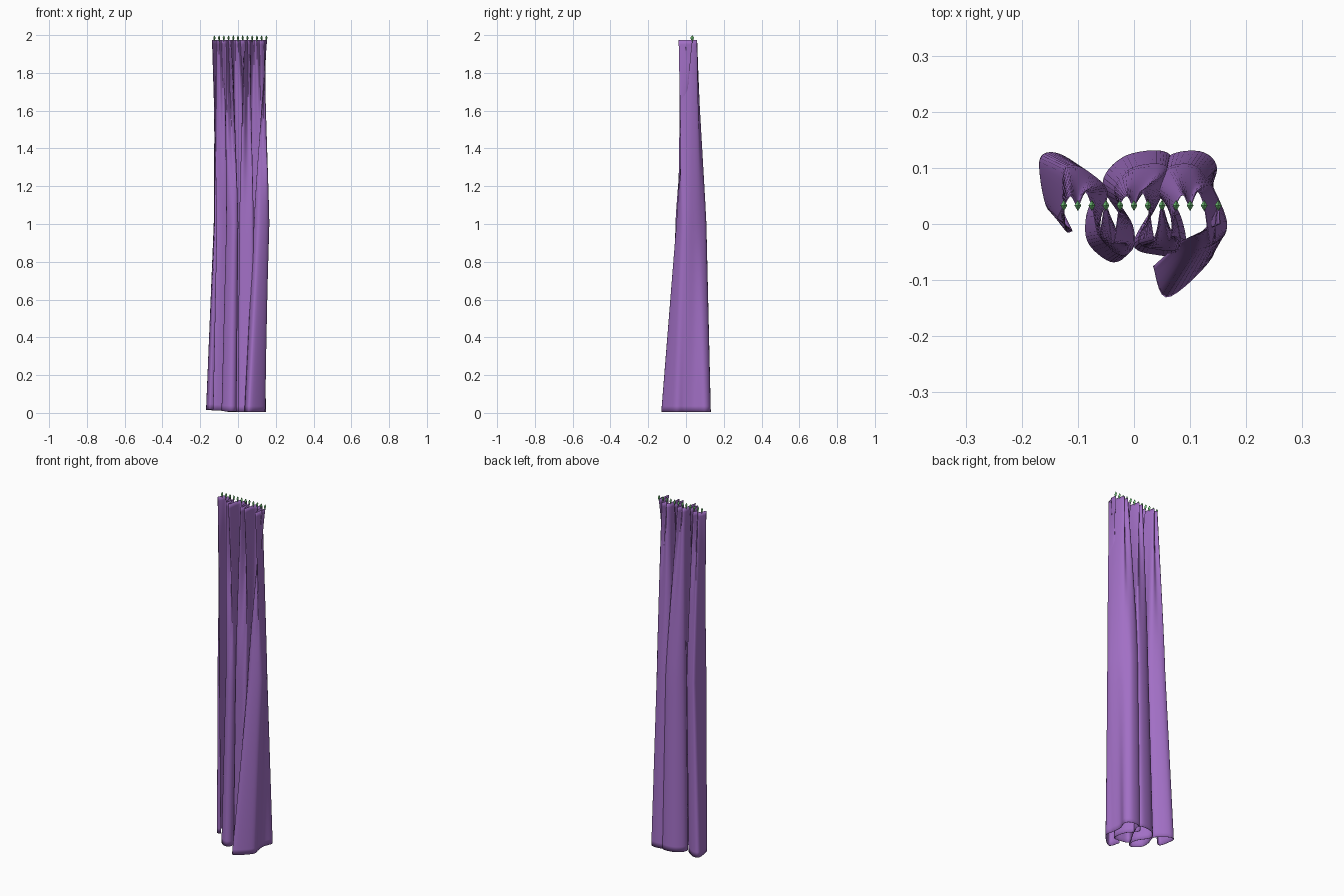
import bpy, bmesh
from mathutils import Vector

if "Cube" in bpy.data.objects:
    bpy.data.objects.remove(bpy.data.objects["Cube"])


def material(name, rgb):
    m = bpy.data.materials.new(name)
    m.diffuse_color = (*rgb, 1)
    m.use_nodes = True
    m.node_tree.nodes["Principled BSDF"].inputs["Base Color"].default_value = m.diffuse_color
    return m


def spline(pts, u):
    """Point at u in 0..1 on a Catmull-Rom curve through pts."""
    n = len(pts) - 1
    i = min(int(u * n), n - 1)
    t = u * n - i
    a, b, c, d = (Vector(pts[min(max(i + k, 0), n)]) for k in (-1, 0, 1, 2))
    return 0.5 * (2 * b + (c - a) * t + (2 * a - 5 * b + 4 * c - d) * t * t
                  + (3 * b - a - 3 * c + d) * t ** 3)


def add_object(name, bm, mat):
    me = bpy.data.meshes.new(name)
    bm.to_mesh(me)
    bm.free()
    me.materials.append(mat)
    ob = bpy.data.objects.new(name, me)
    bpy.context.collection.objects.link(ob)
    return ob


purple = material("purple_cloth", (0.36, 0.16, 0.56))
green = material("green_hook", (0.2, 0.65, 0.22))

# Fold paths of the cloth: tight loops between hooks, then wide lobes below
hooks = [(-0.125 + 0.025 * i, 0.033) for i in range(12)]
loops = [0.05, 0.058, -0.02, -0.035, 0.05, 0.058, -0.03, -0.03, 0.052, 0.058, -0.038]
top = [(-0.137, 0.01)]
for i, y in enumerate(loops):
    top += [hooks[i], (hooks[i][0] + 0.0125, y)]
top += [hooks[11], (0.153, 0.0)]

folds = [(-0.13, 0.03), (-0.155, 0.03), (-0.168, 0.11), (-0.145, 0.127), (-0.105, 0.108),
         (-0.07, 0.07), (-0.085, 0.01), (-0.08, -0.035), (-0.04, -0.067), (-0.012, -0.05),
         (-0.015, 0.0), (-0.055, 0.07), (-0.02, 0.118), (0.045, 0.13), (0.068, 0.108),
         (0.04, 0.04), (0.0, -0.035), (0.04, -0.054), (0.09, -0.05), (0.08, 0.02),
         (0.035, 0.08), (0.065, 0.122), (0.12, 0.128)]
bottom = folds + [(0.147, 0.1), (0.13, 0.045), (0.135, -0.01), (0.138, -0.06),
                  (0.06, -0.13), (0.035, -0.075)]
middle = [(-0.11, -0.012), (-0.123, -0.005)] + [
    (x * 0.8 + 0.008, y * 0.82) for x, y in folds[2:]] + [
    (0.13, 0.08), (0.15, 0.045), (0.165, 0.0), (0.152, -0.03),
    (0.11, -0.05), (0.085, -0.03)]

# Curtain cloth, lofted bottom - middle - top
COLS, HEAD = 180, 1.975
levels = [0.0, 0.03] + [0.1 * k for k in range(1, 19)] + [1.86, 1.92, 1.95, HEAD]
bm = bmesh.new()
rows = []
for z in levels:
    row = []
    for c in range(COLS + 1):
        u = c / COLS
        m = spline(middle, u)
        if z > 1:
            p = m.lerp(spline(top, u), ((z - 1) / (HEAD - 1)) ** 1.15)
        else:
            p = spline(bottom, u).lerp(m, z)
        lift = 0.006 + 0.012 * max(0, 1 - u * 3)
        row.append(bm.verts.new((p.x, p.y, lift + z * (HEAD - lift) / HEAD)))
    rows.append(row)
for a, b in zip(rows, rows[1:]):
    for c in range(COLS):
        bm.faces.new((a[c], a[c + 1], b[c + 1], b[c]))
cloth = add_object("curtain_cloth", bm, purple)
sol = cloth.modifiers.new("thickness", "SOLIDIFY")
sol.thickness = 0.002
sol.offset = 0
bpy.context.view_layer.objects.active = cloth
cloth.select_set(True)
bpy.ops.object.shade_smooth_by_angle(angle=0.9)

# Diamond hooks along the heading
for i, (x, y) in enumerate(hooks):
    bm = bmesh.new()
    ring = [bm.verts.new(v) for v in
            ((0.006, 0, 0), (0, 0.010, 0), (-0.006, 0, 0), (0, -0.010, 0))]
    for tip in (bm.verts.new((0, 0, 0.014)), bm.verts.new((0, 0, -0.025))):
        for k in range(4):
            bm.faces.new((ring[k], ring[(k + 1) % 4], tip))
    bmesh.ops.recalc_face_normals(bm, faces=bm.faces)
    hook = add_object(f"hook_{i + 1}", bm, green)
    hook.location = (x, y, 1.986)
